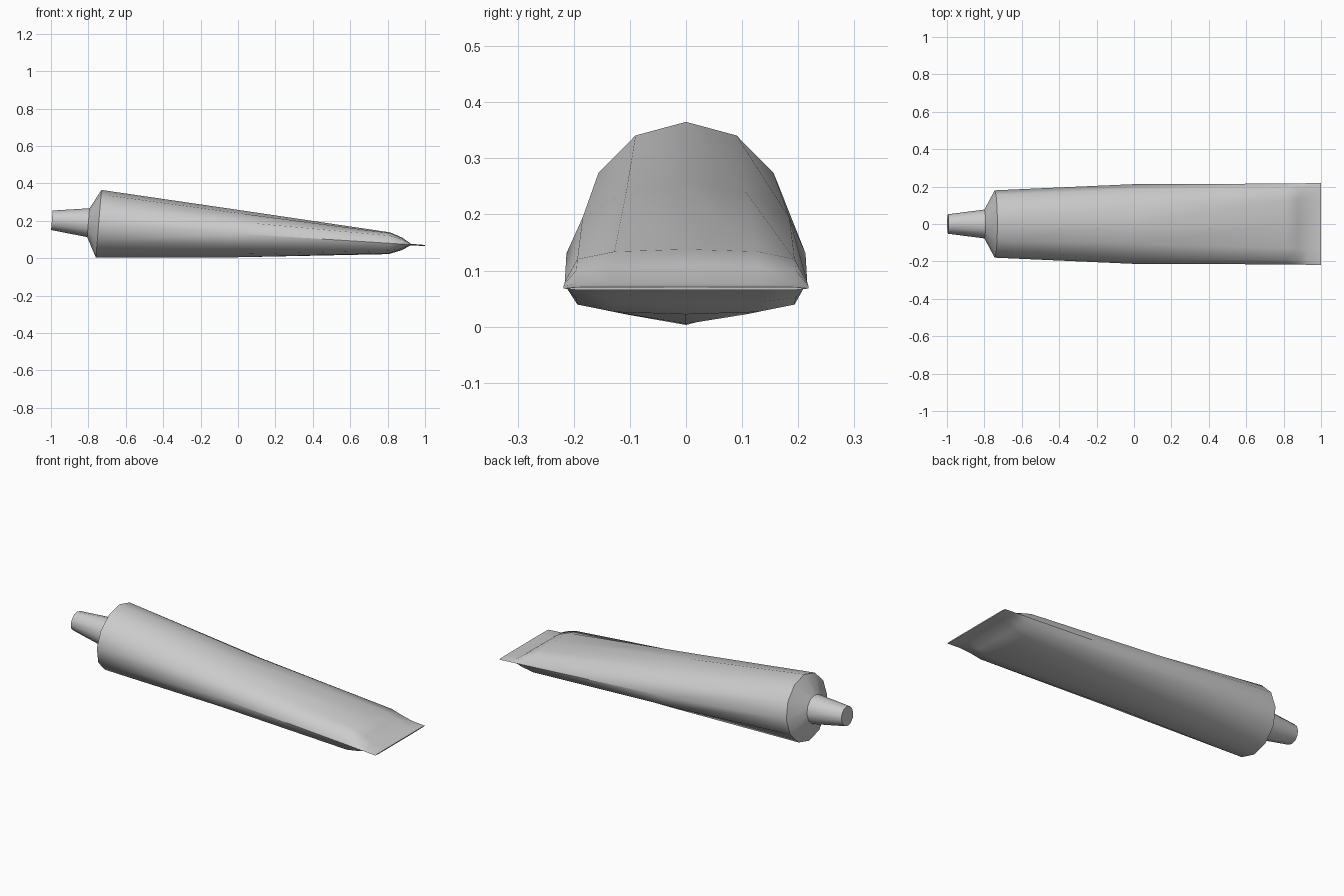
import bpy, bmesh, math

if "Cube" in bpy.data.objects:
    bpy.data.objects.remove(bpy.data.objects["Cube"], do_unlink=True)

metal = bpy.data.materials.new("grey metal")
metal.use_nodes = True
GREY = (0.6, 0.6, 0.6, 1)
metal.diffuse_color = GREY
metal.node_tree.nodes["Principled BSDF"].inputs["Base Color"].default_value = GREY

SIDES = 12
TILT = 0.083  # lean of each ring, following the sloping axis


def ring(bm, x, z, half_width, half_height, squareness):
    """Ring across the tube, from ellipse (0) to flattened pillow (1)."""
    verts = []
    for i in range(SIDES):
        a = 2 * math.pi * i / SIDES
        s, c = math.sin(a), math.cos(a)
        power = 1 - 0.3 * squareness
        y = math.copysign(abs(s) ** power, s) * half_width
        h = math.copysign(abs(c) ** (1 - 0.6 * squareness), c) * half_height
        if abs(c) < 1e-6:
            h = 0
        if abs(s) < 1e-6:
            y = 0
        verts.append(bm.verts.new((x + h * TILT, y, z + h)))
    return verts


def loft(name, sections, cap_first=False, cap_last=False):
    bm = bmesh.new()
    rings = [ring(bm, *s) for s in sections]
    for a, b in zip(rings, rings[1:]):
        for i in range(SIDES):
            j = (i + 1) % SIDES
            bm.faces.new((a[i], a[j], b[j], b[i]))
    if cap_first:
        bm.faces.new(rings[0])
    if cap_last:
        bm.faces.new(rings[-1])
    bmesh.ops.recalc_face_normals(bm, faces=bm.faces)
    mesh = bpy.data.meshes.new(name)
    bm.to_mesh(mesh)
    bm.free()
    obj = bpy.data.objects.new(name, mesh)
    bpy.context.collection.objects.link(obj)
    mesh.materials.append(metal)
    bpy.ops.object.select_all(action="DESELECT")
    obj.select_set(True)
    bpy.context.view_layer.objects.active = obj
    bpy.ops.object.shade_smooth_by_angle(angle=math.radians(50))
    return obj


# Tube with nozzle, shoulder, tapering body and crimped tail
# x, centre z, half width, half height, squareness
loft("squeeze_tube", [
    (-0.995, 0.203, 0.052, 0.052, 0),
    (-0.80, 0.190, 0.077, 0.077, 0),
    (-0.745, 0.184, 0.180, 0.181, 0),
    (0.0, 0.131, 0.213, 0.126, 0),
    (0.81, 0.080, 0.216, 0.058, 0.8),
    (0.875, 0.076, 0.217, 0.034, 0.9),
    (0.925, 0.073, 0.218, 0.004, 1),
    (1.0, 0.068, 0.218, 0.003, 1),
], cap_first=True, cap_last=True)
